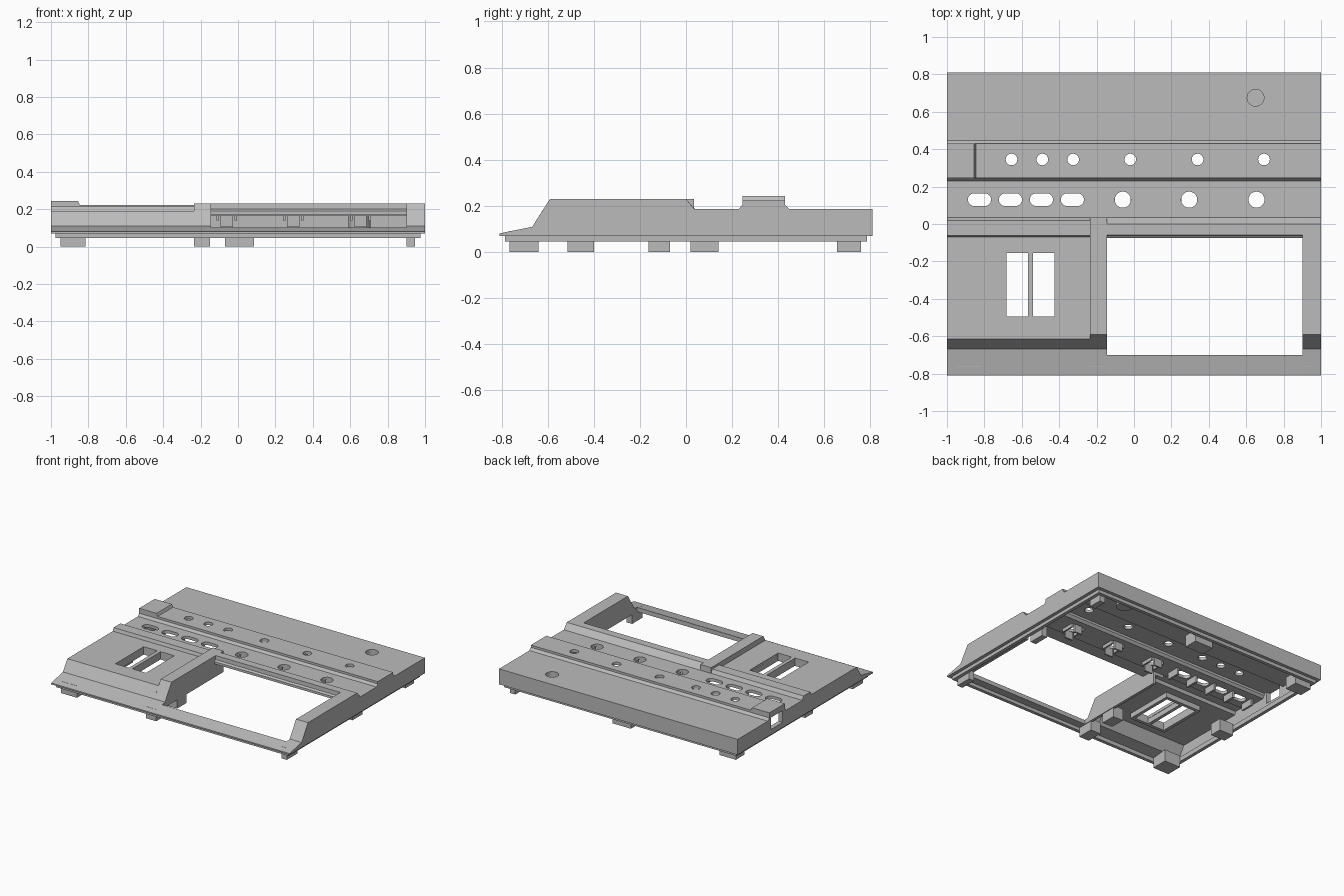
import bpy, bmesh
from mathutils import Matrix

cube = bpy.data.objects.get("Cube")
if cube:
    bpy.data.objects.remove(cube, do_unlink=True)

grey = bpy.data.materials.new("plain_grey")
grey.use_nodes = True
grey.diffuse_color = (0.5, 0.5, 0.5, 1)
grey.node_tree.nodes["Principled BSDF"].inputs["Base Color"].default_value = (0.5, 0.5, 0.5, 1)

BASE = 0.07    # bottom of the outer walls
RIM = 0.045    # bottom of the inset rim


def finish(bm, name):
    bmesh.ops.recalc_face_normals(bm, faces=bm.faces)
    mesh = bpy.data.meshes.new(name)
    bm.to_mesh(mesh)
    bm.free()
    mesh.materials.append(grey)
    ob = bpy.data.objects.new(name, mesh)
    bpy.context.collection.objects.link(ob)
    return ob


def box(name, x0, x1, y0, y1, z0, z1):
    bm = bmesh.new()
    bmesh.ops.create_cube(bm, size=1)
    for v in bm.verts:
        v.co.x = x1 if v.co.x > 0 else x0
        v.co.y = y1 if v.co.y > 0 else y0
        v.co.z = z1 if v.co.z > 0 else z0
    return finish(bm, name)


def extrude(name, outline, x0, x1):
    """Extrude a closed y-z outline along x."""
    bm = bmesh.new()
    face = bm.faces.new([bm.verts.new((x0, y, z)) for y, z in outline])
    new = bmesh.ops.extrude_face_region(bm, geom=[face])["geom"]
    verts = [g for g in new if isinstance(g, bmesh.types.BMVert)]
    bmesh.ops.translate(bm, verts=verts, vec=(x1 - x0, 0, 0))
    return finish(bm, name)


def sheet(name, top, x0, x1, thick):
    under = [(y, max(z - thick, BASE)) for y, z in reversed(top)]
    return extrude(name, top + under, x0, x1)


def wall(name, top, x0, x1):
    return extrude(name, top + [(top[-1][0], BASE), (top[0][0], BASE)], x0, x1)


def cylinder(name, x, y, r, z0, z1, stretch=0):
    """Upright cylinder; stretch pulls it into a slot along x."""
    bm = bmesh.new()
    bmesh.ops.create_cone(bm, cap_ends=True, segments=32, radius1=r, radius2=r, depth=z1 - z0,
                          matrix=Matrix.Translation((0, 0, (z0 + z1) / 2)))
    for v in bm.verts:
        if abs(v.co.x) > 1e-5:
            v.co.x += stretch if v.co.x > 0 else -stretch
        v.co.x += x
        v.co.y += y
    return finish(bm, name)


def cut(target, cutter):
    cutter.hide_render = True
    mod = target.modifiers.new("cut", "BOOLEAN")
    mod.operation = "DIFFERENCE"
    mod.solver = "EXACT"
    mod.object = cutter
    with bpy.context.temp_override(object=target, active_object=target):
        bpy.ops.object.modifier_apply(modifier=mod.name)
    bpy.data.objects.remove(cutter, do_unlink=True)


# Section profiles, front to back (y, z)
lip = [(-0.81, 0.08), (-0.667, 0.109)]
panel = lip + [(-0.616, 0.19), (-0.07, 0.19), (-0.062, 0.214), (0.02, 0.214), (0.035, 0.187)]
beam = lip + [(-0.59, 0.23), (0, 0.23), (0.035, 0.187)]
deck = [(0.035, 0.187), (0.23, 0.187), (0.245, 0.205), (0.245, 0.222), (0.43, 0.222),
        (0.43, 0.205), (0.447, 0.187), (0.81, 0.187)]

# Top sheets
vent_panel = sheet("vent_panel", panel, -1, -0.235, 0.022)
sheet("middle_beam", beam[:3] + [(0.034, 0.23), (0.036, 0.187)], -0.235, -0.145, 0.045)
sheet("side_beam", beam, 0.9, 1, 0.045)
extrude("cross_bar", [(-0.075, 0.172), (-0.075, 0.19), (-0.062, 0.2), (-0.06, 0.23), (0, 0.23),
                      (0.036, 0.187), (0.036, 0.172)], -0.145, 0.9)
rear_deck = sheet("rear_deck", deck, -1, 1, 0.022)
extrude("front_rail", [(-0.81, BASE), (-0.81, 0.08), (-0.7, 0.102), (-0.7, BASE)], -0.145, 0.9)

# Raised end box with a sloped inner side
end_box = box("end_box", -1, -0.835, 0.245, 0.43, 0.2, 0.243)
for v in end_box.data.vertices:
    if v.co.x > -0.9 and v.co.z > 0.23:
        v.co.x = -0.855

# Outer and inner walls
right_wall = wall("low_side_wall", panel + deck[1:], -1, -0.965)
wall("high_side_wall", beam + deck[1:], 0.965, 1)
box("rear_wall", -1, 1, 0.775, 0.81, BASE, 0.187)
inner = [(-0.74, 0.094)] + beam[1:]
wall("middle_inner_wall", inner, -0.165, -0.145)
wall("side_inner_wall", inner[:3] + [(-0.06, 0.23)], 0.9, 0.92)
cut(right_wall, box("port_cutter", -1.1, -0.9, 0.27, 0.41, 0.11, 0.205))

# Inset lower rim
for s in (-1, 1):
    box("rim_side", min(s * 0.975, s * 0.95), max(s * 0.975, s * 0.95), -0.785, 0.785, RIM, 0.08)
    box("rim_end", -0.975, 0.975, min(s * 0.785, s * 0.76), max(s * 0.785, s * 0.76), RIM, 0.075)

# Vent slots and the collar under them
for x in (-0.625, -0.4825):
    cut(vent_panel, box("vent_cutter", x - 0.057, x + 0.057, -0.495, -0.155, 0, 0.4))
for x in (-0.694, -0.554, -0.414):
    box("vent_rib", x - 0.012, x + 0.012, -0.515, -0.135, 0.13, 0.175)
for y in (-0.507, -0.143):
    box("vent_end_rib", -0.705, -0.402, y - 0.012, y + 0.012, 0.13, 0.175)

# Slots and round holes in the rear deck
slots = [-0.826 + 0.1655 * i for i in range(4)]
knobs = (-0.06, 0.295, 0.655)
for x in slots:
    cut(rear_deck, cylinder("slot_cutter", x, 0.13, 0.034, 0, 0.4, 0.028))
for x in knobs:
    cut(rear_deck, cylinder("knob_cutter", x, 0.13, 0.043, 0, 0.4))
for x in (-0.655, -0.49, -0.325, -0.02, 0.34, 0.695):
    cut(rear_deck, cylinder("light_cutter", x, 0.345, 0.031, 0, 0.4))

# Blind recess
cut(rear_deck, cylinder("recess_cutter", 0.65, 0.675, 0.045, 0, 0.4))
recess_cup = cylinder("recess_cup", 0.65, 0.675, 0.058, 0.1, 0.17)
cut(recess_cup, cylinder("cup_cutter", 0.65, 0.675, 0.045, 0.12, 0.3))

# Holders under the round holes
for x in knobs:
    for s in (-1, 1):
        cx, cy = x + s * 0.048, 0.13 + s * 0.05
        box("holder_side", cx - 0.006, cx + 0.006, 0.08, 0.18, 0.14, 0.175)
        box("holder_end", x - 0.033, x + 0.033, cy - 0.007, cy + 0.007, 0.105, 0.175)

# Tabs between the slots
for x in [slots[0] - 0.083] + [s + 0.083 for s in slots]:
    box("slot_tab", x - 0.008, x + 0.008, 0.08, 0.18, 0.115, 0.175)

# Feet (x0, x1, y0, y1)
feet = [(-0.95, -0.815, -0.765, -0.64), (-0.95, -0.815, 0.655, 0.76),
        (-0.95, -0.83, -0.163, -0.07), (-0.235, -0.15, -0.765, -0.64),
        (-0.235, -0.15, -0.515, -0.4), (-0.07, 0.085, 0.655, 0.76),
        (0.9, 0.945, -0.765, -0.64), (0.9, 0.945, 0.02, 0.14), (0.9, 0.945, 0.655, 0.76)]
for x0, x1, y0, y1 in feet:
    box("foot", x0, x1, y0, y1, 0, 0.09)
